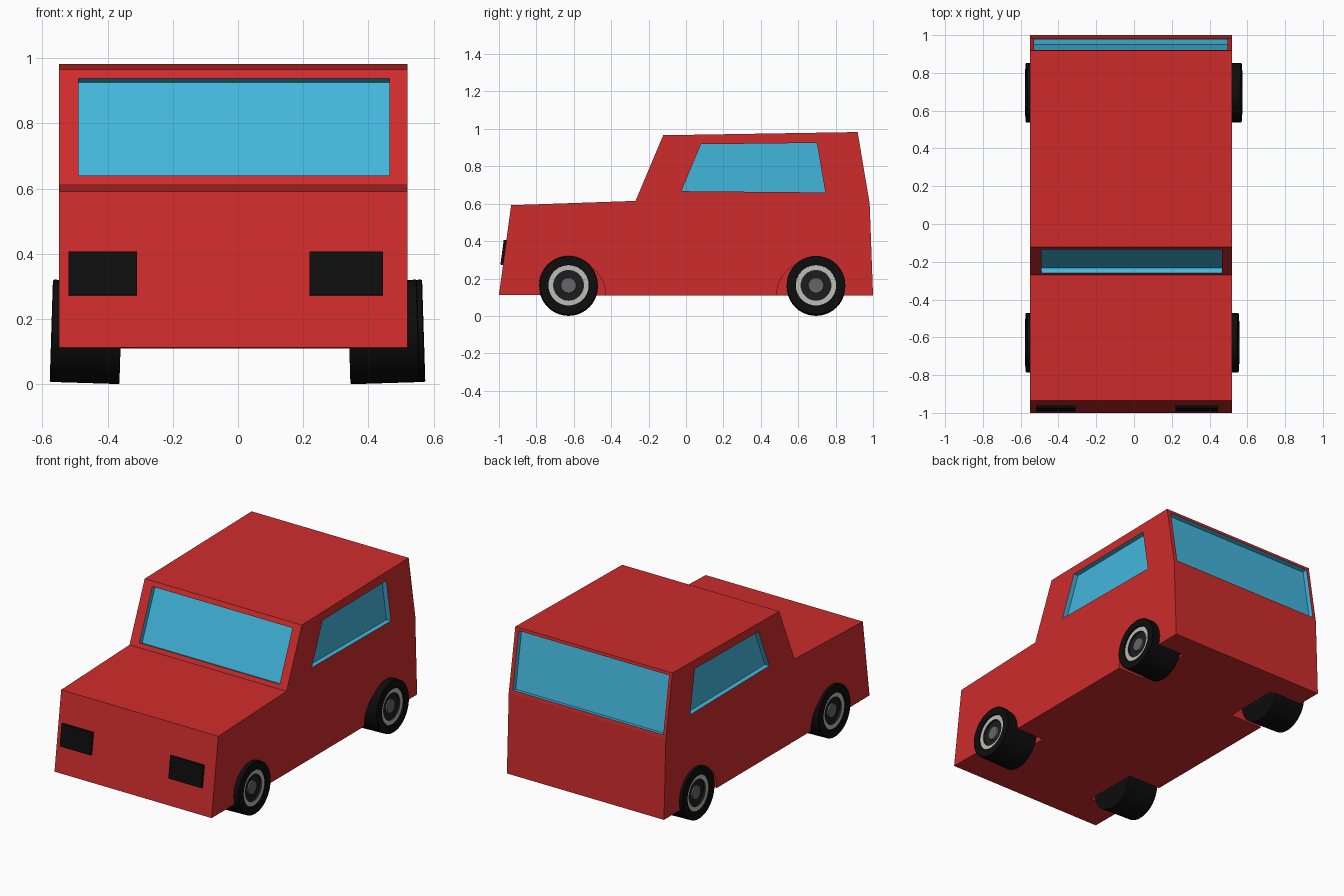
import bpy
from math import sin, cos, pi, radians
from mathutils import Vector

if "Cube" in bpy.data.objects:
    bpy.data.objects.remove(bpy.data.objects["Cube"])


def material(name, r, g, b):
    m = bpy.data.materials.new(name)
    m.diffuse_color = (r, g, b, 1)
    m.use_nodes = True
    m.node_tree.nodes["Principled BSDF"].inputs["Base Color"].default_value = m.diffuse_color
    return m


RED = material("red_paint", 0.62, 0.025, 0.025)
BLUE = material("blue_glass", 0.055, 0.47, 0.72)
BLACK = material("black_rubber", 0.004, 0.004, 0.004)
SILVER = material("silver_rim", 0.5, 0.5, 0.47)
DARK = material("dark_rim", 0.012, 0.012, 0.012)
GREY = material("grey_hub", 0.13, 0.13, 0.13)


def make_object(name, verts, faces, mats, index=0):
    me = bpy.data.meshes.new(name)
    me.from_pydata([tuple(v) for v in verts], [], faces)
    for m in mats:
        me.materials.append(m)
    for p in me.polygons:
        p.material_index = index
    ob = bpy.data.objects.new(name, me)
    bpy.context.collection.objects.link(ob)
    bpy.ops.object.select_all(action='DESELECT')
    ob.select_set(True)
    bpy.context.view_layer.objects.active = ob
    bpy.ops.object.mode_set(mode='EDIT')
    bpy.ops.mesh.select_all(action='SELECT')
    bpy.ops.mesh.normals_make_consistent(inside=False)
    bpy.ops.object.mode_set(mode='OBJECT')
    return ob


def prism(name, pts, a, b, mats, index=0):
    """Solid between the outline shifted by a and by b."""
    n = len(pts)
    verts = [Vector(p) + Vector(a) for p in pts] + [Vector(p) + Vector(b) for p in pts]
    faces = [list(range(n)), list(range(n, 2 * n))]
    faces += [[i, (i + 1) % n, n + (i + 1) % n, n + i] for i in range(n)]
    return make_object(name, verts, faces, mats, index)


def panel(low, high, x0, x1, z0, z1):
    """Rectangle on the sloping plane through two (y, z) profile points, and its normal."""
    y = lambda z: low[0] + (high[0] - low[0]) * (z - low[1]) / (high[1] - low[1])
    pts = [(x0, y(z0), z0), (x1, y(z0), z0), (x1, y(z1), z1), (x0, y(z1), z1)]
    n = Vector((0, high[1] - low[1], low[0] - high[0])).normalized()
    return pts, n if low[0] > 0 else -n


# Body shell: side profile extruded across the width
LEFT, RIGHT = -0.55, 0.52
profile = [(-1, 0.113), (-0.935, 0.592), (-0.27, 0.615), (-0.122, 0.966),
           (0.918, 0.983), (0.982, 0.60), (1.0, 0.11), (-0.6, 0.11)]
body = prism("body", [(0, y, z) for y, z in profile], (LEFT, 0, 0), (RIGHT, 0, 0), [RED, BLUE])

# Recessed windscreen and rear window
cutters = []
for low, high, x0, x1, z0, z1 in (
        (profile[2], profile[3], -0.49, 0.465, 0.64, 0.938),
        (profile[5], profile[4], -0.53, 0.495, 0.62, 0.965)):
    pts, n = panel(low, high, x0, x1, z0, z1)
    cutters.append(prism("window_cutter", pts, n * 0.05, n * -0.03, [RED, BLUE], 1))

# Recessed side windows and wheel arches
side_window = [(-0.025, 0.667), (0.08, 0.918), (0.70, 0.925), (0.745, 0.66)]
for side, wall in ((-1, LEFT), (1, RIGHT)):
    pts = [(wall, y, z) for y, z in side_window]
    cutters.append(prism("window_cutter", pts, (side * 0.05, 0, 0), (side * -0.03, 0, 0),
                         [RED, BLUE], 1))
    for yc in (-0.605, 0.66):
        ring = [(side * 0.33, yc + 0.175 * cos(i * pi / 16), 0.115 + 0.175 * sin(i * pi / 16))
                for i in range(32)]
        cutters.append(prism("arch_cutter", ring, (0, 0, 0), (side * 0.4, 0, 0), [RED, BLUE]))

for cutter in cutters:
    bpy.context.view_layer.objects.active = body
    mod = body.modifiers.new("cut", 'BOOLEAN')
    mod.operation = 'DIFFERENCE'
    mod.solver = 'EXACT'
    mod.object = cutter
    bpy.ops.object.modifier_apply(modifier=mod.name)
    bpy.data.objects.remove(cutter)

# Headlights
for name, x0, x1 in (("left_headlight", -0.52, -0.31), ("right_headlight", 0.22, 0.445)):
    pts, n = panel(profile[0], profile[1], x0, x1, 0.272, 0.405)
    prism(name, pts, n * 0.014, n * -0.02, [BLACK])

# Wheels: (x, radius, material of the band up to the next point)
SEG = 40
WHEEL = [(-0.107, 0.0, 0), (-0.107, 0.155, 0), (-0.104, 0.157, 0), (0.104, 0.157, 0),
         (0.107, 0.154, 0), (0.107, 0.108, 0), (0.098, 0.108, 1), (0.098, 0.08, 2),
         (0.085, 0.08, 2), (0.085, 0.042, 3), (0.093, 0.04, 3), (0.093, 0.0, 3)]


def wheel(name, loc, turn):
    rings = WHEEL[1:-1]
    verts = [(x, r * cos(2 * pi * i / SEG), r * sin(2 * pi * i / SEG))
             for x, r, _ in rings for i in range(SEG)]
    faces, mats = [list(range(SEG))], [0]
    for k in range(len(rings) - 1):
        for i in range(SEG):
            j = (i + 1) % SEG
            faces.append([k * SEG + i, k * SEG + j, (k + 1) * SEG + j, (k + 1) * SEG + i])
            mats.append(rings[k][2])
    faces.append(list(range((len(rings) - 1) * SEG, len(rings) * SEG)))
    mats.append(3)
    ob = make_object(name, verts, faces, [BLACK, SILVER, DARK, GREY])
    for p, m in zip(ob.data.polygons, mats):
        p.material_index = m
    bpy.ops.object.shade_smooth_by_angle(angle=radians(30))
    ob.location = loc
    ob.rotation_euler = (0, radians(-1.8), turn)


for name, x, y in (("front_left_wheel", -0.466, -0.628), ("front_right_wheel", 0.447, -0.628),
                   ("rear_left_wheel", -0.466, 0.695), ("rear_right_wheel", 0.463, 0.695)):
    wheel(name, (x, y, 0.1605), pi if x < 0 else 0)
